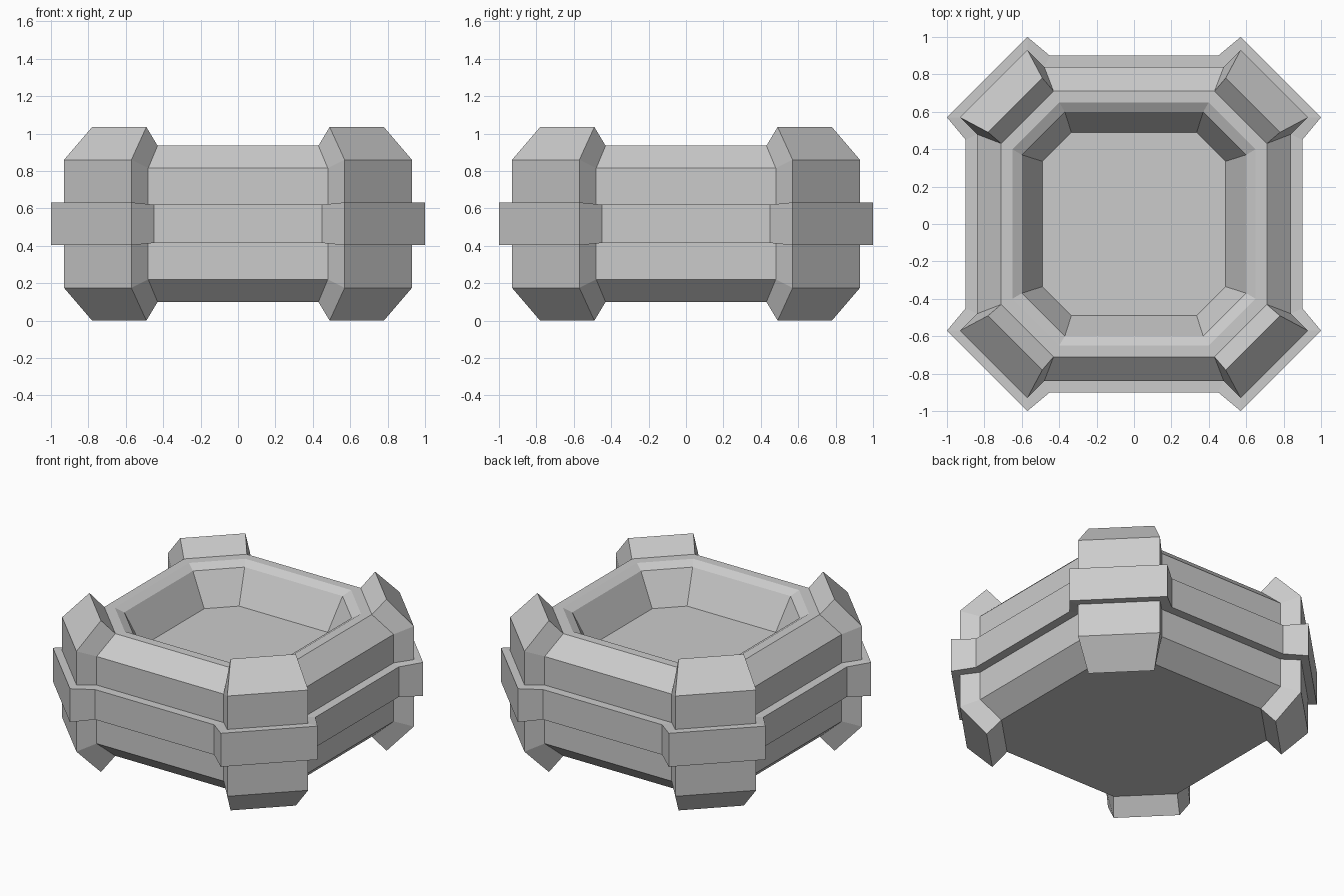
import bpy
import bmesh
from mathutils import Matrix, Vector

cube = bpy.data.objects.get("Cube")
if cube:
    bpy.data.objects.remove(cube, do_unlink=True)

grey = bpy.data.materials.new("light grey")
grey.use_nodes = True
grey.diffuse_color = (0.6, 0.6, 0.6, 1)
grey.node_tree.nodes["Principled BSDF"].inputs["Base Color"].default_value = (0.6, 0.6, 0.6, 1)

MID = 0.5175  # mirror height of the hull


def ring(bm, side, post=None):
    """Closed loop: each side wall ends at (a, b, z), each corner post at (p, q, z)."""
    (a, b, z), (p, q, pz) = side, post or side
    quarter = [(b, a, z), (q, p, pz), (p, q, pz), (a, b, z)]
    return [bm.verts.new(Matrix.Rotation(k * 1.5707963, 3, "Z") @ Vector(c))
            for k in range(4) for c in quarter]


def flip(point):
    return (point[0], point[1], 2 * MID - point[2])


def loft(name, sections, caps):
    bm = bmesh.new()
    loops = [ring(bm, *s) for s in sections]
    for low, high in zip(loops, loops[1:]):
        for i in range(len(low)):
            j = (i + 1) % len(low)
            bm.faces.new((low[i], low[j], high[j], high[i]))
    for i in caps:
        bm.faces.new(loops[i] if i else loops[i][::-1])
    # collapsed post points become plain octagon corners
    bmesh.ops.remove_doubles(bm, verts=bm.verts, dist=0.0005)
    mesh = bpy.data.meshes.new(name)
    bm.to_mesh(mesh)
    bm.free()
    mesh.materials.append(grey)
    obj = bpy.data.objects.new(name, mesh)
    bpy.context.collection.objects.link(obj)
    return obj


# Upper half of the hull, from the belt up to the rim: (side wall, corner post)
rim = (0.43, 0.71, 0.935)
upper = [
    ((0.45, 0.90, 0.62), (0.57, 1.00, 0.632)),    # belt edge
    ((0.48, 0.84, 0.62), (0.57, 0.93, 0.632)),    # ledge
    ((0.48, 0.84, 0.815), (0.57, 0.93, 0.86)),    # shoulder
    (rim, (0.49, 0.78, 2 * MID)),                 # chamfer and post top
    (rim, rim),                                   # inner face of post
]
lower = [(flip(s), flip(p)) for s, p in reversed(upper)]

# Basin set into the top
basin = [
    ((0.40, 0.65, 0.935),),
    ((0.37, 0.60, 0.905),),
    ((0.335, 0.49, 0.69),),
]

sections = lower + upper + basin
loft("planter_basin", sections, caps=(0, len(sections) - 1))
